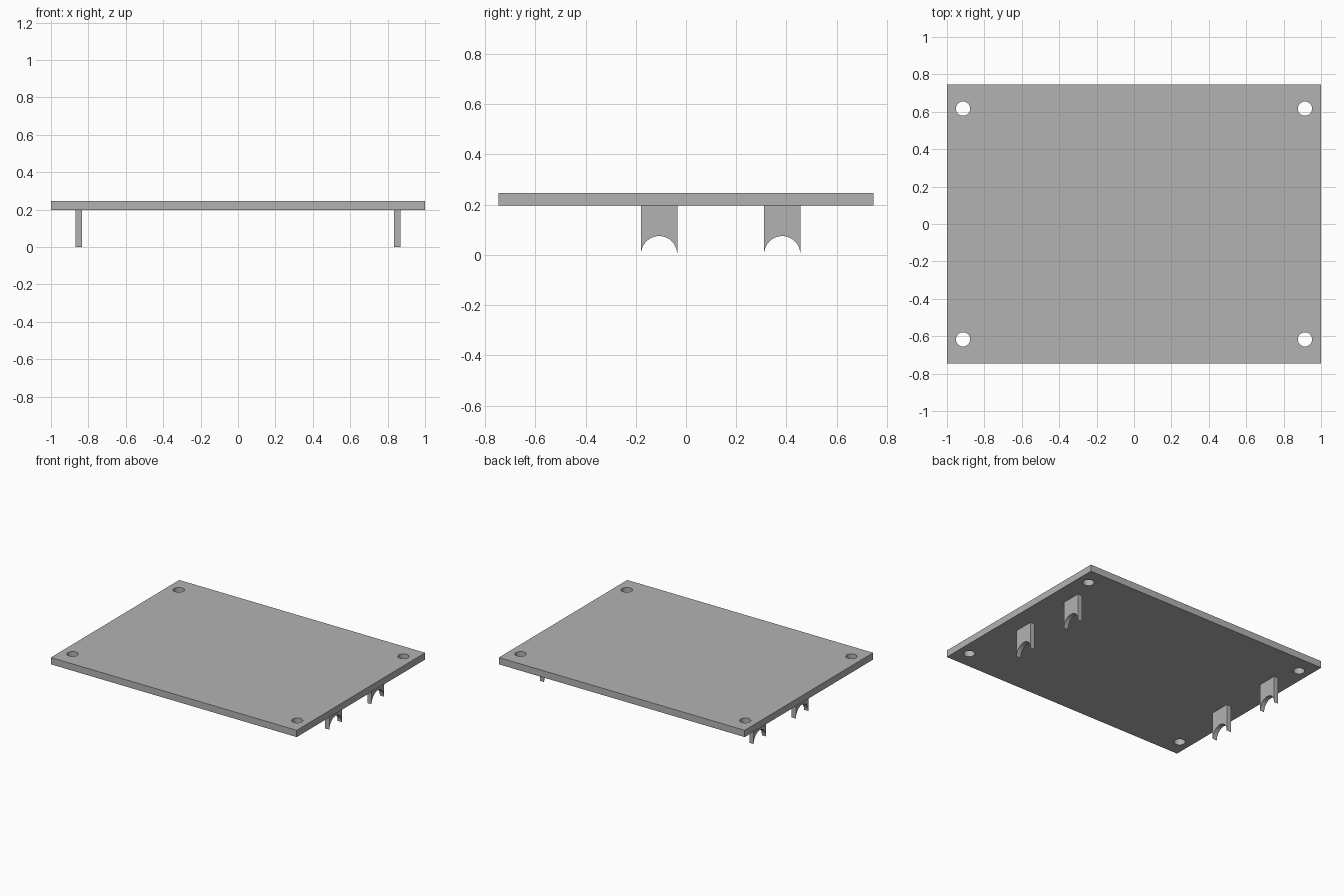
import bpy
import bmesh
from math import cos, sin, pi, radians
from mathutils import Matrix

cube = bpy.data.objects.get("Cube")
if cube:
    bpy.data.objects.remove(cube, do_unlink=True)

HALF_X, HALF_Y = 1.0, 0.746
PLATE_LOW, PLATE_TOP = 0.197, 0.247
HOLE_X, HOLE_Y, HOLE_R = 0.914, 0.617, 0.038
CLIP_X, CLIP_THICK, CLIP_HALF = 0.852, 0.035, 0.073
ARCH_TOP = 0.075

grey = bpy.data.materials.new("light grey")
grey.use_nodes = True
grey.diffuse_color = (0.45, 0.45, 0.45, 1)
grey.node_tree.nodes["Principled BSDF"].inputs["Base Color"].default_value = grey.diffuse_color


def make_object(name, bm):
    bmesh.ops.recalc_face_normals(bm, faces=bm.faces)
    mesh = bpy.data.meshes.new(name)
    bm.to_mesh(mesh)
    bm.free()
    mesh.materials.append(grey)
    obj = bpy.data.objects.new(name, mesh)
    bpy.context.collection.objects.link(obj)
    return obj


def smooth(obj):
    bpy.ops.object.select_all(action='DESELECT')
    obj.select_set(True)
    bpy.context.view_layer.objects.active = obj
    bpy.ops.object.shade_smooth_by_angle(angle=radians(30))


# Flat plate
bm = bmesh.new()
mid = (PLATE_LOW + PLATE_TOP) / 2
bmesh.ops.create_cube(bm, size=1, matrix=Matrix.Translation((0, 0, mid)) @ Matrix.Diagonal(
    (2 * HALF_X, 2 * HALF_Y, PLATE_TOP - PLATE_LOW, 1)))
plate = make_object("plate", bm)

# Four corner screw holes
bm = bmesh.new()
for sx in (-1, 1):
    for sy in (-1, 1):
        bmesh.ops.create_cone(bm, cap_ends=True, segments=48, radius1=HOLE_R, radius2=HOLE_R,
                              depth=0.2, matrix=Matrix.Translation((sx * HOLE_X, sy * HOLE_Y, mid)))
cutter = make_object("hole_cutter", bm)
cutter.hide_render = True
cut = plate.modifiers.new("screw holes", 'BOOLEAN')
cut.operation = 'DIFFERENCE'
cut.solver = 'EXACT'
cut.object = cutter
bpy.context.view_layer.objects.active = plate
bpy.ops.object.modifier_apply(modifier=cut.name)
bpy.data.objects.remove(cutter, do_unlink=True)
smooth(plate)


# Arched clip: a thin upright tab with a half-round notch underneath
def make_clip(name, x, y):
    bm = bmesh.new()
    x0 = x - CLIP_THICK / 2
    outline = [(-CLIP_HALF, 0), (-CLIP_HALF, PLATE_LOW), (CLIP_HALF, PLATE_LOW), (CLIP_HALF, 0)]
    steps = 32
    reach = CLIP_HALF - 0.0005
    outline += [(reach * cos(pi * i / steps), ARCH_TOP * sin(pi * i / steps))
                for i in range(steps + 1)]
    face = bm.faces.new([bm.verts.new((x0, y + dy, z)) for dy, z in outline])
    side = bmesh.ops.extrude_face_region(bm, geom=[face])["geom"]
    bmesh.ops.translate(bm, vec=(CLIP_THICK, 0, 0),
                        verts=[v for v in side if isinstance(v, bmesh.types.BMVert)])
    smooth(make_object(name, bm))


for side, x in (("right", -CLIP_X), ("left", CLIP_X)):
    make_clip(f"{side}_front_clip", x, -0.107)
    make_clip(f"{side}_back_clip", x, 0.383)
